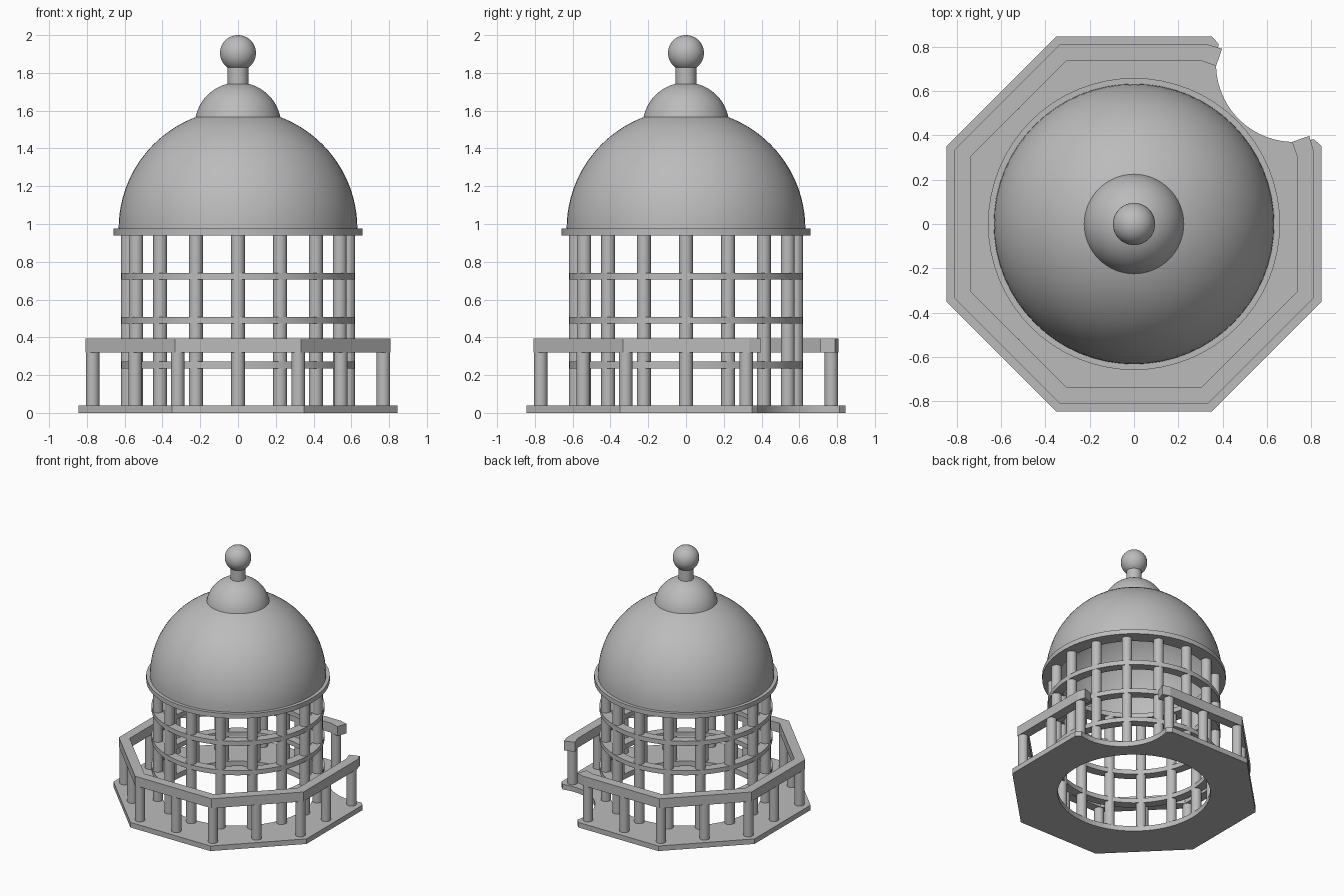
import bpy, bmesh
from math import sin, cos, pi, radians

cube = bpy.data.objects.get("Cube")
if cube:
    bpy.data.objects.remove(cube, do_unlink=True)

stone = bpy.data.materials.new("grey_stone")
stone.use_nodes = True
GREY = (0.5, 0.5, 0.5, 1)
stone.diffuse_color = GREY
stone.node_tree.nodes["Principled BSDF"].inputs["Base Color"].default_value = GREY


def activate(obj):
    bpy.ops.object.select_all(action='DESELECT')
    obj.select_set(True)
    bpy.context.view_layer.objects.active = obj


def lathe(name, profile, closed=False, steps=64, center=(0, 0, 0)):
    """Turn an (radius, height) profile around the vertical axis."""
    bm = bmesh.new()
    verts = [bm.verts.new((r, 0, z)) for r, z in profile]
    edges = [bm.edges.new(pair) for pair in zip(verts, verts[1:])]
    if closed:
        edges.append(bm.edges.new((verts[-1], verts[0])))
    bmesh.ops.spin(bm, geom=verts + edges, cent=(0, 0, 0), axis=(0, 0, 1),
                   angle=2 * pi, steps=steps)
    bmesh.ops.remove_doubles(bm, verts=bm.verts, dist=1e-5)
    bmesh.ops.recalc_face_normals(bm, faces=bm.faces)
    mesh = bpy.data.meshes.new(name)
    bm.to_mesh(mesh)
    bm.free()
    mesh.materials.append(stone)
    obj = bpy.data.objects.new(name, mesh)
    obj.location = center
    bpy.context.collection.objects.link(obj)
    activate(obj)
    bpy.ops.object.shade_smooth_by_angle(angle=radians(30))
    return obj


def ring(name, inner, outer, z0, z1):
    return lathe(name, [(inner, z0), (outer, z0), (outer, z1), (inner, z1)], closed=True)


def post(name, x, y, radius, z0, z1):
    return lathe(name, [(0, z0), (radius, z0), (radius, z1), (0, z1)],
                 steps=24, center=(x, y, 0))


def arc(radius, zc, start, end, n=24):
    """Profile points on a circle, angles measured up from the horizon."""
    angles = [radians(start + (end - start) * i / n) for i in range(n + 1)]
    return [(max(radius * cos(a), 0), zc + radius * sin(a)) for a in angles]


def slab(name, outlines, z0, z1):
    """Filled flat outline, with further outlines as holes, given thickness."""
    curve = bpy.data.curves.new(name, 'CURVE')
    curve.dimensions = '2D'
    curve.fill_mode = 'BOTH'
    curve.extrude = (z1 - z0) / 2
    for points in outlines:
        spline = curve.splines.new('POLY')
        spline.points.add(len(points) - 1)
        for p, (x, y) in zip(spline.points, points):
            p.co = (x, y, 0, 1)
        spline.use_cyclic_u = True
    curve.materials.append(stone)
    obj = bpy.data.objects.new(name, curve)
    obj.location.z = (z0 + z1) / 2
    bpy.context.collection.objects.link(obj)
    activate(obj)
    bpy.ops.object.convert(target='MESH')
    bm = bmesh.new()
    bm.from_mesh(obj.data)
    bmesh.ops.remove_doubles(bm, verts=bm.verts, dist=1e-5)
    bmesh.ops.recalc_face_normals(bm, faces=bm.faces)
    for f in bm.faces:
        f.smooth = False
    bm.to_mesh(obj.data)
    bm.free()


def octagon(apothem):
    """Corners running clockwise, from one side of the entrance to the other."""
    r = apothem / cos(pi / 8)
    return [(r * cos(pi / 8 - k * pi / 4), r * sin(pi / 8 - k * pi / 4)) for k in range(8)]


# Octagonal platform with a round well and a scooped entrance at the back left
scoop = []
for i in range(33):
    a = radians(-195.2 + 120.4 * i / 32)
    scoop.append((0.72 + 0.35 * cos(a), 0.72 + 0.35 * sin(a)))
well = [(0.548 * cos(2 * pi * i / 64), 0.548 * sin(2 * pi * i / 64)) for i in range(64)]
slab("platform", [octagon(0.845) + scoop, well], 0, 0.04)

# Handrail, left open at the entrance with short turned ends
rail = [(0.79, 0.397)] + octagon(0.808) + [(0.397, 0.79), (0.37, 0.712)]
rail += octagon(0.735)[::-1] + [(0.712, 0.37)]
slab("handrail", [rail], 0.32, 0.395)

# Rail posts at corners and side middles, none in the entrance
corners = octagon(0.77)
middles = [((a[0] + b[0]) / 2, (a[1] + b[1]) / 2) for a, b in zip(corners, corners[1:])]
for x, y in corners + middles:
    post("rail_post", x, y, 0.036, 0.04, 0.32)

# Ring of columns and the hoops tying them together
for i in range(16):
    a = 2 * pi * i / 16
    post("column", 0.583 * cos(a), 0.583 * sin(a), 0.037, 0.04, 0.94)
for z in (0.235, 0.472, 0.705):
    ring("hoop", 0.55, 0.62, z, z + 0.036)

# Dome and its base ring
ring("dome_base", 0.55, 0.658, 0.938, 0.975)
lathe("dome", arc(0.59, 0.975, 90, 0) + arc(0.632, 0.975, 0, 90))

# Small upper dome, neck and ball finial
lathe("upper_dome", [(0, 1.565)] + arc(0.229, 1.52, 11.3, 90))
lathe("finial_neck", [(0, 1.73), (0.055, 1.73), (0.055, 1.84), (0, 1.84)], steps=32)
lathe("finial_ball", arc(0.095, 1.905, -90, 90), steps=48)
